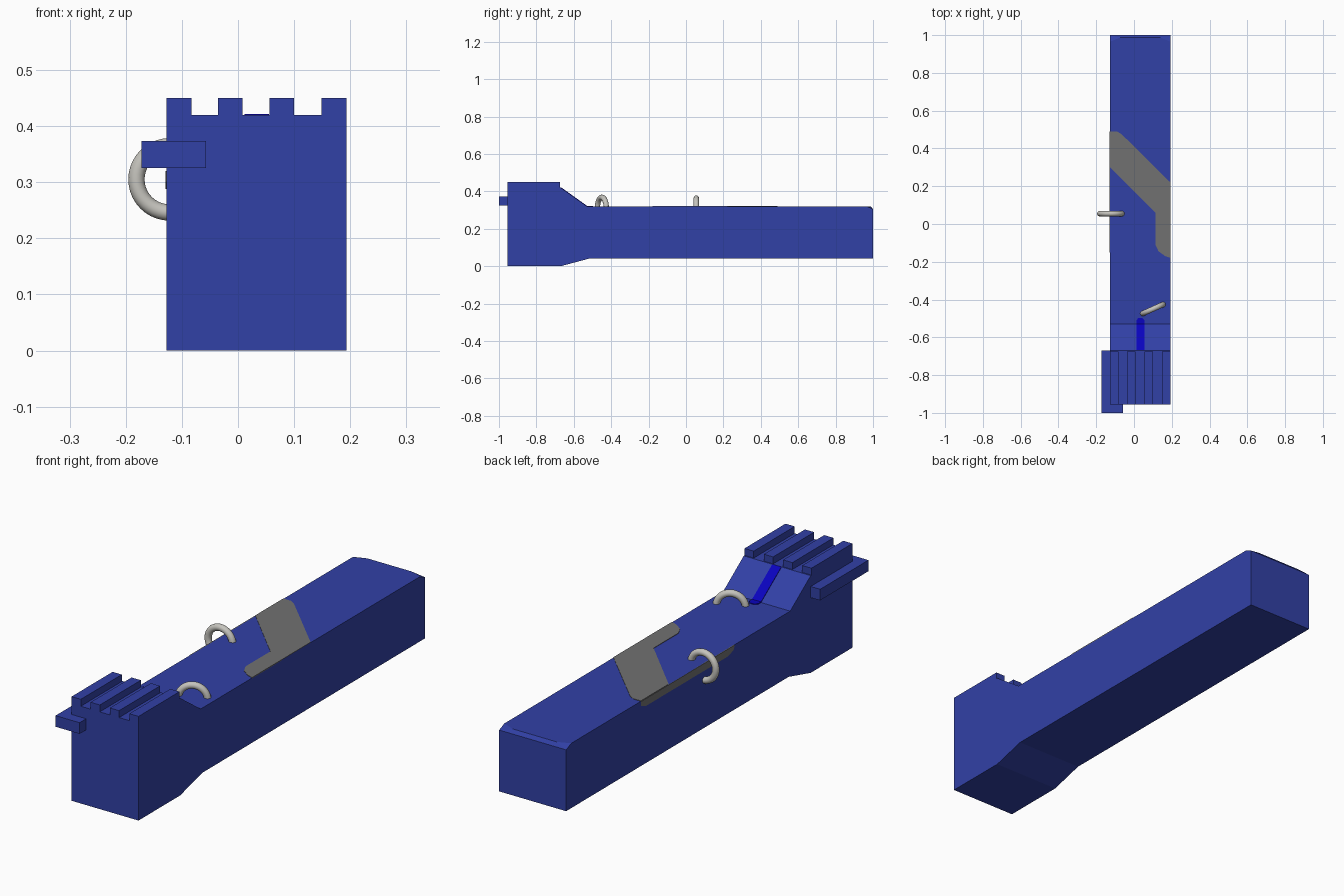
import bpy, bmesh
from math import radians
from mathutils import Vector

cube = bpy.data.objects.get("Cube")
if cube:
    bpy.data.objects.remove(cube, do_unlink=True)


def material(name, rgb, rough=0.6):
    m = bpy.data.materials.new(name)
    m.use_nodes = True
    m.diffuse_color = (*rgb, 1)
    node = m.node_tree.nodes["Principled BSDF"]
    node.inputs["Base Color"].default_value = (*rgb, 1)
    node.inputs["Roughness"].default_value = rough
    return m


BLUE = material("blue", (0.031, 0.052, 0.38))
BRIGHT = material("bright_blue", (0.003, 0.001, 0.52))
GREY = material("grey", (0.165, 0.165, 0.165))
SILVER = material("silver", (0.56, 0.55, 0.51))

X0, X1 = -0.127, 0.193          # side walls of the body
MID = (X0 + X1) / 2
DECK = 0.32                     # height of the long flat top


def finish(name, bm, mat):
    bmesh.ops.recalc_face_normals(bm, faces=bm.faces)
    mesh = bpy.data.meshes.new(name)
    bm.to_mesh(mesh)
    bm.free()
    mesh.materials.append(mat)
    ob = bpy.data.objects.new(name, mesh)
    bpy.context.collection.objects.link(ob)
    return ob


def prism(points, offset):
    """Closed outline swept along an offset vector."""
    bm = bmesh.new()
    face = bm.faces.new([bm.verts.new(p) for p in points])
    new = bmesh.ops.extrude_face_region(bm, geom=[face], use_keep_orig=True)["geom"]
    moved = [g for g in new if isinstance(g, bmesh.types.BMVert)]
    bmesh.ops.translate(bm, verts=moved, vec=offset)
    return bm


def box(name, x, y, z, mat):
    corners = [(x[0], y[0], z[0]), (x[1], y[0], z[0]), (x[1], y[1], z[0]), (x[0], y[1], z[0])]
    return finish(name, prism(corners, (0, 0, z[1] - z[0])), mat)


def ring(name, centre, turn):
    bpy.ops.mesh.primitive_torus_add(
        location=centre, rotation=(radians(90), 0, radians(turn)),
        major_radius=0.059, minor_radius=0.0145, major_segments=40, minor_segments=14)
    ob = bpy.context.object
    ob.name = name
    ob.data.materials.append(SILVER)
    bpy.ops.object.shade_smooth()


# Body: side profile swept across the width
profile = [(-0.955, 0), (-0.67, 0), (-0.52, 0.04), (1, 0.04), (1, 0.305),
           (0.987, DECK), (-0.53, DECK), (-0.67, 0.42), (-0.955, 0.42)]
bm = prism([(X0, y, z) for y, z in profile], (X1 - X0, 0, 0))

# Cut the two upper rear corners
for s in (-1, 1):
    edge = MID + s * (X1 - MID)
    a = Vector((edge, 1, 0.305))
    b = Vector((edge - s * 0.055, 0.987, DECK))
    c = Vector((edge, 0.965, DECK))
    normal = (b - a).cross(c - a)
    if normal.z < 0:
        normal.negate()
    bmesh.ops.bisect_plane(bm, geom=bm.verts[:] + bm.edges[:] + bm.faces[:], dist=1e-5,
                           plane_co=a, plane_no=normal, clear_outer=True)
    bmesh.ops.holes_fill(bm, edges=[e for e in bm.edges if e.is_boundary])
finish("body", bm, BLUE)

# Raised ribs on the head
for i, left in enumerate((X0, -0.036, 0.056, 0.149)):
    box(f"rib_{i + 1}", (left, left + 0.044), (-0.955, -0.675), (0.415, 0.45), BLUE)

# Side bar
box("side_bar", (-0.172, -0.057), (-1, -0.67), (0.325, 0.373), BLUE)

# Hanging rings
ring("side_ring", (-0.122, 0.055, 0.305), 0)
ring("top_ring", (0.1, -0.45, 0.309), 24)

# Grey band on the deck
band = [(X0, 0.30), (X0, 0.49), (-0.09, 0.49), (-0.065, 0.475), (X1, 0.22), (X1, -0.18),
        (0.165, -0.17), (0.13, -0.145), (0.113, -0.11), (0.113, 0.06)]
finish("deck_band", prism([(x, y, DECK - 0.002) for x, y in band], (0, 0, 0.004)), GREY)

# Grey strip below the deck edge
strip = [(0.49, DECK), (0.49, 0.30), (0.46, 0.288), (-0.10, 0.288), (-0.14, 0.30), (-0.15, DECK)]
finish("side_strip", prism([(X0 + 0.002, y, z) for y, z in strip], (-0.004, 0, 0)), GREY)

# Bright line down the head slope, with a pointed tip on the deck
slope = [(0.012, -0.668), (0.055, -0.668), (0.055, -0.53), (0.012, -0.53)]
tip = [(0.012, -0.53), (0.055, -0.53), (0.055, -0.51), (0.044, -0.498), (0.023, -0.498), (0.012, -0.51)]
for name, outline in (("slope_line", slope), ("slope_line_tip", tip)):
    pts = [(x, y, DECK - 0.002 + max(0, (-0.53 - y) / 1.4)) for x, y in outline]
    finish(name, prism(pts, (0, 0, 0.005)), BRIGHT)
